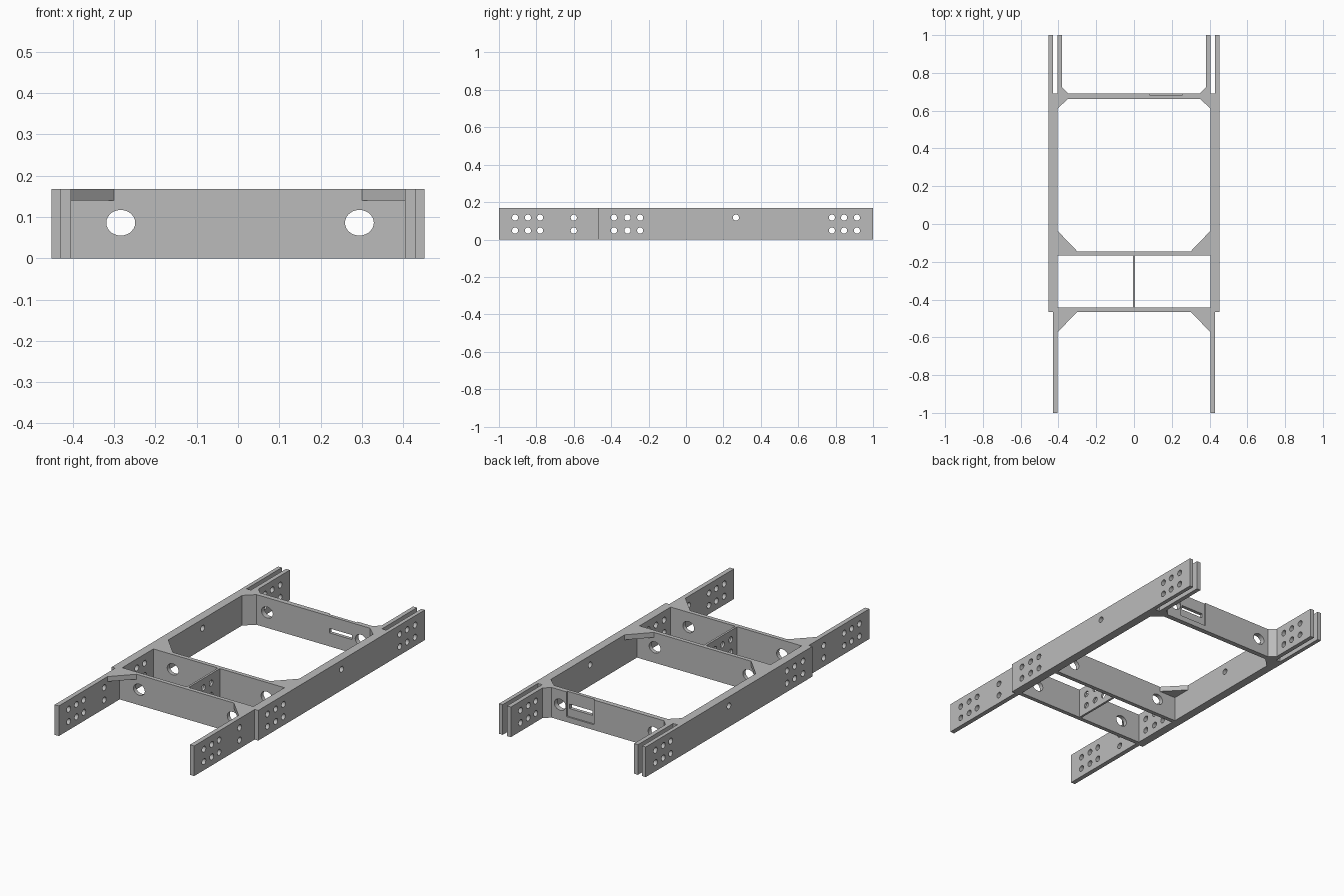
import bpy, bmesh, math
from mathutils import Matrix, Vector

cube = bpy.data.objects.get("Cube")
if cube:
    bpy.data.objects.remove(cube, do_unlink=True)

HEIGHT = 0.168
INNER, MID, OUTER = 0.404, 0.43, 0.452   # rail face positions in x

steel = bpy.data.materials.new("frame grey")
steel.use_nodes = True
steel.diffuse_color = (0.5, 0.5, 0.5, 1)
steel.node_tree.nodes["Principled BSDF"].inputs["Base Color"].default_value = (0.5, 0.5, 0.5, 1)


def add_object(name, bm):
    bmesh.ops.recalc_face_normals(bm, faces=bm.faces)
    mesh = bpy.data.meshes.new(name)
    bm.to_mesh(mesh)
    bm.free()
    mesh.materials.append(steel)
    obj = bpy.data.objects.new(name, mesh)
    bpy.context.collection.objects.link(obj)
    return obj


def plate(name, outline, z0=0.0, z1=HEIGHT):
    """Extrude an outline in plan from z0 up to z1."""
    bm = bmesh.new()
    face = bm.faces.new([bm.verts.new((x, y, z0)) for x, y in outline])
    side = bmesh.ops.extrude_face_region(bm, geom=[face])["geom"]
    bmesh.ops.translate(bm, vec=(0, 0, z1 - z0),
                        verts=[v for v in side if isinstance(v, bmesh.types.BMVert)])
    return add_object(name, bm)


def rect(x0, x1, y0, y1):
    return [(x0, y0), (x1, y0), (x1, y1), (x0, y1)]


def flip(outline):
    return [(-x, y) for x, y in reversed(outline)]


def drill(name, centres, axis, radii):
    """Long round cutters through the given centres, along one axis."""
    bm = bmesh.new()
    turn = Matrix.Rotation(math.pi / 2, 4, "Y" if axis == "x" else "X")
    for c in centres:
        bmesh.ops.create_cone(bm, cap_ends=True, segments=28, radius1=1, radius2=1, depth=3,
                              matrix=Matrix.Translation(Vector(c)) @ turn
                              @ Matrix.Diagonal((radii[0], radii[1], 1, 1)))
    return add_object(name, bm)


def cut(obj, *cutters):
    for c in cutters:
        mod = obj.modifiers.new("cut", "BOOLEAN")
        mod.operation, mod.solver, mod.object = "DIFFERENCE", "EXACT", c
    bpy.context.view_layer.update()
    graph = bpy.context.evaluated_depsgraph_get()
    result = bpy.data.meshes.new_from_object(obj.evaluated_get(graph))
    obj.modifiers.clear()
    obj.data = result


# Cutters: bolt holes through the sides, round openings through the walls
bolt_rows = [-0.914, -0.845, -0.78, -0.6, -0.385, -0.313, -0.245, 0.78, 0.845, 0.914]
bolts = [(0, y, z) for y in bolt_rows for z in (0.048, 0.117)] + [(0, 0.267, 0.117)]
bolt_cutter = drill("bolt_hole_cutter", bolts, "x", (0.0165, 0.0165))
opening_cutter = drill("wall_opening_cutter", [(-0.284, 0, 0.086), (0.294, 0, 0.086)],
                       "y", (0.035, 0.031))
recess_cutter = plate("recess_cutter", rect(0.085, 0.255, 0.681, 0.72), 0.03, 0.3)
slot_cutter = plate("slot_cutter", rect(0.1, 0.24, 0.6, 0.8), 0.075, 0.1)
cutters = [bolt_cutter, opening_cutter, recess_cutter, slot_cutter]
for c in cutters:
    c.hide_render = True

# Side rails: stepped front plate, thick middle, thin outer rear plate
rail = [(INNER, -1), (MID, -1), (MID, -0.467), (OUTER, -0.467), (OUTER, 1),
        (MID, 1), (MID, 0.69), (INNER, 0.69)]
parts = [plate("left_rail", rail), plate("right_rail", flip(rail))]
for part in parts:
    cut(part, bolt_cutter)

# Rear wall with chamfered corners and inner fork plates
rear_half = [(0.35, 0.662), (INNER, 0.612), (INNER, 1), (0.38, 1), (0.38, 0.723), (0.347, 0.69)]
rear = plate("rear_wall_and_fork", rear_half + flip(rear_half))
cut(rear, bolt_cutter, opening_cutter, recess_cutter, slot_cutter)
parts.append(rear)

# Middle and front walls
for name, y0, y1 in (("middle_wall", -0.168, -0.145), ("front_wall", -0.465, -0.442)):
    wall = plate(name, rect(-INNER, INNER, y0, y1))
    cut(wall, opening_cutter)
    parts.append(wall)

# Central divider between the two walls
divider = plate("divider", rect(-0.006, 0.006, -0.442, -0.168))
cut(divider, bolt_cutter)
parts.append(divider)

# Triangular corner gussets along the top edge
for place, y, tip in (("middle", -0.145, -0.037), ("front", -0.465, -0.572)):
    tri = [(0.3, y), (INNER, y), (INNER, tip)]
    parts.append(plate("left_" + place + "_gusset", tri, 0.14))
    parts.append(plate("right_" + place + "_gusset", flip(tri), 0.14))

for c in cutters:
    bpy.data.objects.remove(c, do_unlink=True)

# Smooth the hole walls, keep flat faces crisp
bpy.ops.object.select_all(action="DESELECT")
for part in parts:
    part.select_set(True)
bpy.context.view_layer.objects.active = parts[0]
bpy.ops.object.shade_smooth_by_angle(angle=math.radians(30))
